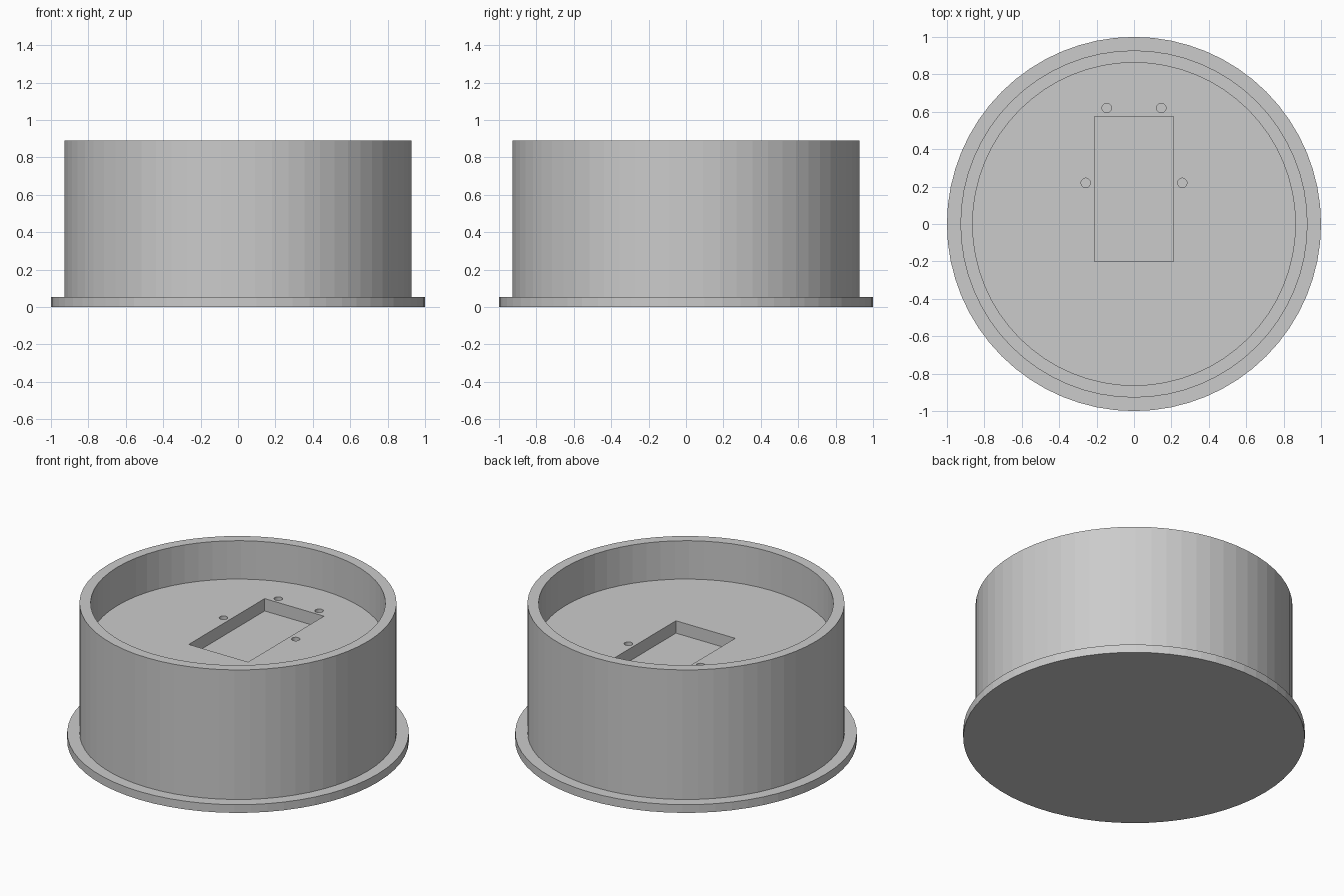
import bpy, bmesh
from math import cos, sin, tau

if "Cube" in bpy.data.objects:
    bpy.data.objects.remove(bpy.data.objects["Cube"])

SIDES = 64
FLOOR_Z = 0.642
POCKET_DEPTH = 0.08


def lathe(name, profile, sides):
    """Turn an (r, z) profile about z and cap both ends with flat discs."""
    bm = bmesh.new()
    rings = [[bm.verts.new((r * cos(tau * i / sides), r * sin(tau * i / sides), z))
              for i in range(sides)] for r, z in profile]
    for a, b in zip(rings, rings[1:]):
        for i in range(sides):
            j = (i + 1) % sides
            bm.faces.new((a[i], a[j], b[j], b[i]))
    bm.faces.new(rings[0][::-1])
    bm.faces.new(rings[-1])
    bmesh.ops.recalc_face_normals(bm, faces=bm.faces)
    mesh = bpy.data.meshes.new(name)
    bm.to_mesh(mesh)
    bm.free()
    ob = bpy.data.objects.new(name, mesh)
    bpy.context.collection.objects.link(ob)
    return ob


def cut(target, cutter):
    """Subtract the cutter from the target, then remove it."""
    cutter.hide_render = True
    mod = target.modifiers.new("cut", 'BOOLEAN')
    mod.operation = 'DIFFERENCE'
    mod.solver = 'EXACT'
    mod.object = cutter
    bpy.context.view_layer.objects.active = target
    bpy.ops.object.modifier_apply(modifier=mod.name)
    bpy.data.objects.remove(cutter)


# Round housing: base flange, outer wall, rim and recessed floor
housing = lathe("round_housing", [(1.0, 0), (1.0, 0.053), (0.928, 0.053),
                                  (0.928, 0.89), (0.863, 0.89), (0.863, FLOOR_Z)], SIDES)

# Rectangular pocket in the floor
bpy.ops.mesh.primitive_cube_add(size=1, location=(0, 0.1875, FLOOR_Z))
pocket = bpy.context.object
pocket.name = "pocket_cutter"
pocket.scale = (0.424, 0.775, 2 * POCKET_DEPTH)
bpy.context.view_layer.update()
cut(housing, pocket)

# Four mounting holes, mirrored left and right
for x, y in ((0.146, 0.62), (0.258, 0.22)):
    for side in (-1, 1):
        hole = lathe("hole_cutter", [(0.025, -POCKET_DEPTH), (0.025, 0.05)], 24)
        hole.location = (side * x, y, FLOOR_Z)
        bpy.context.view_layer.update()
        cut(housing, hole)
